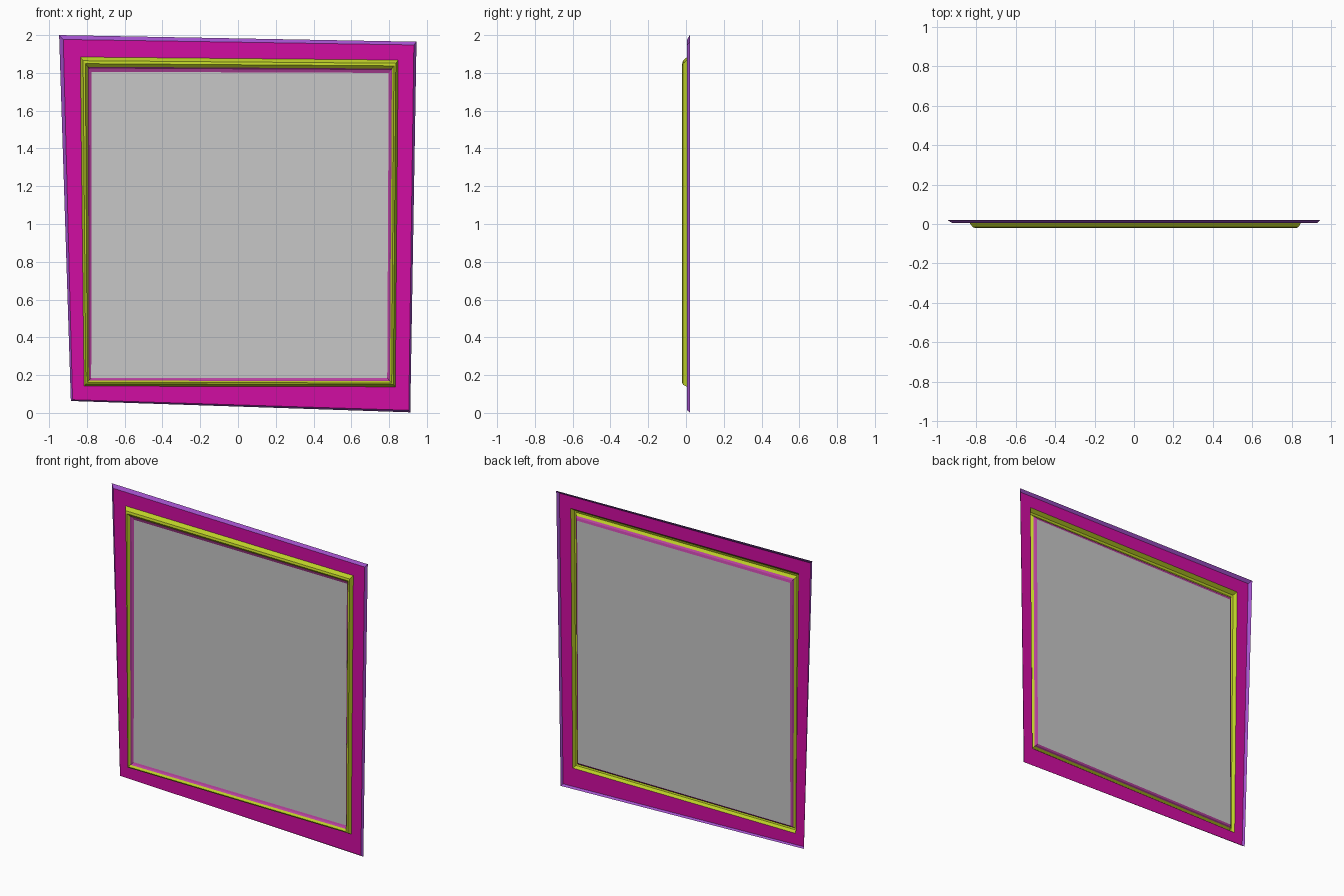
import bpy
from mathutils import Vector

if "Cube" in bpy.data.objects:
    bpy.data.objects.remove(bpy.data.objects["Cube"])


def material(name, rgb):
    m = bpy.data.materials.new(name)
    m.diffuse_color = (*rgb, 1.0)
    m.use_nodes = True
    m.node_tree.nodes["Principled BSDF"].inputs["Base Color"].default_value = m.diffuse_color
    return m


VIOLET = material("violet rim", (0.36, 0.085, 0.60))
MAGENTA = material("magenta board", (0.64, 0.004, 0.36))
YELLOW = material("yellow green moulding", (0.50, 0.62, 0.02))
PINK = material("pink inner trim", (0.47, 0.055, 0.34))
GREY = material("grey pane", (0.57, 0.57, 0.57))

# Crooked outlines in the front plane: top left, bottom left, bottom right, top right
RIM = [(-0.947, 2.0), (-0.885, 0.063), (0.912, 0.003), (0.945, 1.965)]
BOARD = [(-0.925, 1.977), (-0.876, 0.070), (0.904, 0.014), (0.931, 1.948)]
MOULD = [(-0.835, 1.884), (-0.815, 0.142), (0.833, 0.138), (0.848, 1.868)]
PANE = [(-0.775, 1.806), (-0.777, 0.186), (0.790, 0.184), (0.798, 1.800)]


def ring(a, b, t, y):
    """Outline part way from a to b, at depth y."""
    out = []
    for p, q in zip(a, b):
        v = Vector(p).lerp(Vector(q), t)
        out.append((v.x, y, v.y))
    return out


def build(name, rings, mats, cap=False):
    """Join successive four-sided rings with one material per band."""
    verts = [v for r in rings for v in r]
    faces, idx = [], []
    for k in range(len(rings) - 1):
        for i in range(4):
            j = (i + 1) % 4
            faces.append((4 * k + i, 4 * k + j, 4 * k + 4 + j, 4 * k + 4 + i))
            idx.append(k)
    if cap:
        faces.append((0, 1, 2, 3))
        idx.append(0)
    me = bpy.data.meshes.new(name)
    me.from_pydata(verts, [], faces)
    for m in mats:
        me.materials.append(m)
    for p, k in zip(me.polygons, idx):
        p.material_index = min(k, len(mats) - 1)
    ob = bpy.data.objects.new(name, me)
    bpy.context.collection.objects.link(ob)
    return ob


# Flat board with a sloping violet rim, open at the back
build("frame_board",
      [ring(RIM, RIM, 0, 0.02), ring(BOARD, BOARD, 0, 0.006),
       ring(MOULD, MOULD, 0, 0.006)],
      [VIOLET, MAGENTA])

# Raised moulding around the opening
build("moulding",
      [ring(MOULD, PANE, t, y) for t, y in
       ((0, 0.006), (0.25, -0.016), (0.45, -0.02), (0.66, -0.006))],
      [YELLOW])

# Recessed trim stepping back to the pane
build("inner_trim",
      [ring(MOULD, PANE, t, y) for t, y in
       ((0.66, -0.006), (0.78, 0.004), (1.0, 0.009))],
      [PINK])

# Window pane
build("window_pane", [ring(PANE, PANE, 0, 0.009)], [GREY], cap=True)
